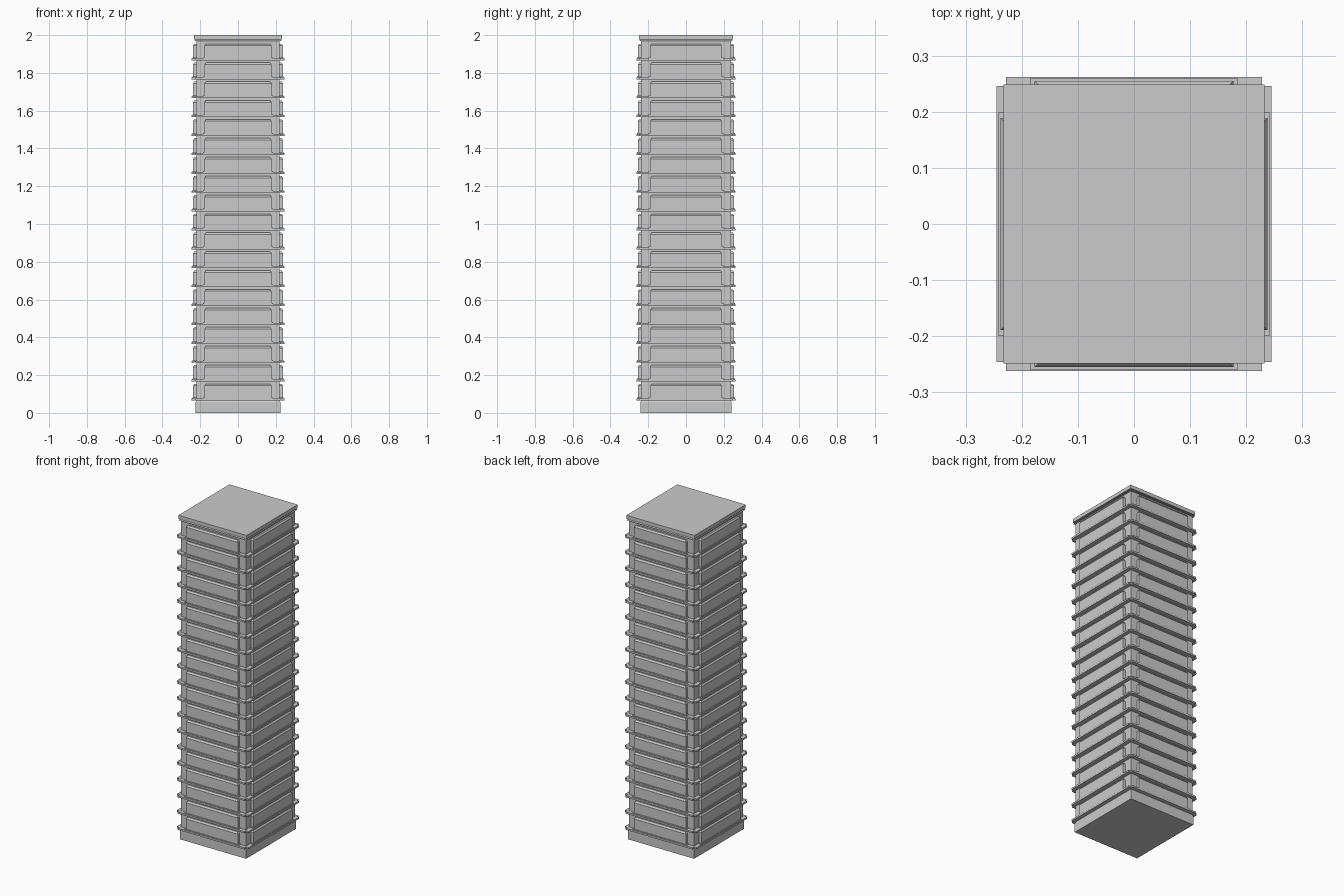
import bpy
import bmesh
from mathutils import Matrix

cube = bpy.data.objects.get("Cube")
if cube:
    bpy.data.objects.remove(cube, do_unlink=True)

grey = bpy.data.materials.new("concrete grey")
grey.use_nodes = True
colour = (0.6, 0.6, 0.6, 1)
grey.diffuse_color = colour
grey.node_tree.nodes["Principled BSDF"].inputs["Base Color"].default_value = colour

FLOORS = 19
FLOOR_H = 0.1
FIRST = 0.066
HX, HY = 0.221, 0.238  # half size of the shaft


def finish(name, bm):
    bmesh.ops.recalc_face_normals(bm, faces=bm.faces)
    mesh = bpy.data.meshes.new(name)
    bm.to_mesh(mesh)
    bm.free()
    mesh.materials.append(grey)
    obj = bpy.data.objects.new(name, mesh)
    bpy.context.collection.objects.link(obj)
    return obj


def add_box(bm, hx, hy, z0, z1, lean=0.0):
    """Centred box whose top is pulled in by lean on every side."""
    size = Matrix.Diagonal((2 * hx, 2 * hy, z1 - z0, 1))
    place = Matrix.Translation((0, 0, (z0 + z1) / 2))
    made = bmesh.ops.create_cube(bm, size=1, matrix=place @ size)
    for v in made["verts"]:
        if v.co.z > (z0 + z1) / 2:
            v.co.x -= lean if v.co.x > 0 else -lean
            v.co.y -= lean if v.co.y > 0 else -lean


def box(name, *args):
    bm = bmesh.new()
    add_box(bm, *args)
    return finish(name, bm)


def per_floor(name, half_x, half_y, reach, z0, z1, lean=0.0):
    """Two crossing slabs on each floor, standing out of all four sides."""
    bm = bmesh.new()
    for i in range(FLOORS):
        z = FIRST + i * FLOOR_H
        add_box(bm, half_x, HY + reach, z + z0, z + z1, lean)
        add_box(bm, HX + reach, half_y, z + z0, z + z1, lean)
    return finish(name, bm)


# Shaft with its base and roof
box("base", 0.225, 0.242, 0, 0.055, 0)
box("base_slope", 0.225, 0.242, 0.055, 0.064, 0.004)
box("shaft", HX, HY, 0.06, 1.985)
box("cornice_slope", 0.232, 0.248, 1.978, 1.969, 0.008)
box("roof_slab", 0.233, 0.249, 1.978, 2.0)

# Ledge and bay panels of every floor
per_floor("floor_ledges", 0.228, 0.246, 0.024, 0, 0.010)
per_floor("panel_sills", 0.185, 0.199, 0.021, 0.010, 0.015)
per_floor("bay_panels", 0.177, 0.189, 0.017, 0.015, 0.078)
per_floor("panel_tops", 0.177, 0.189, 0.017, 0.078, 0.088, 0.007)
